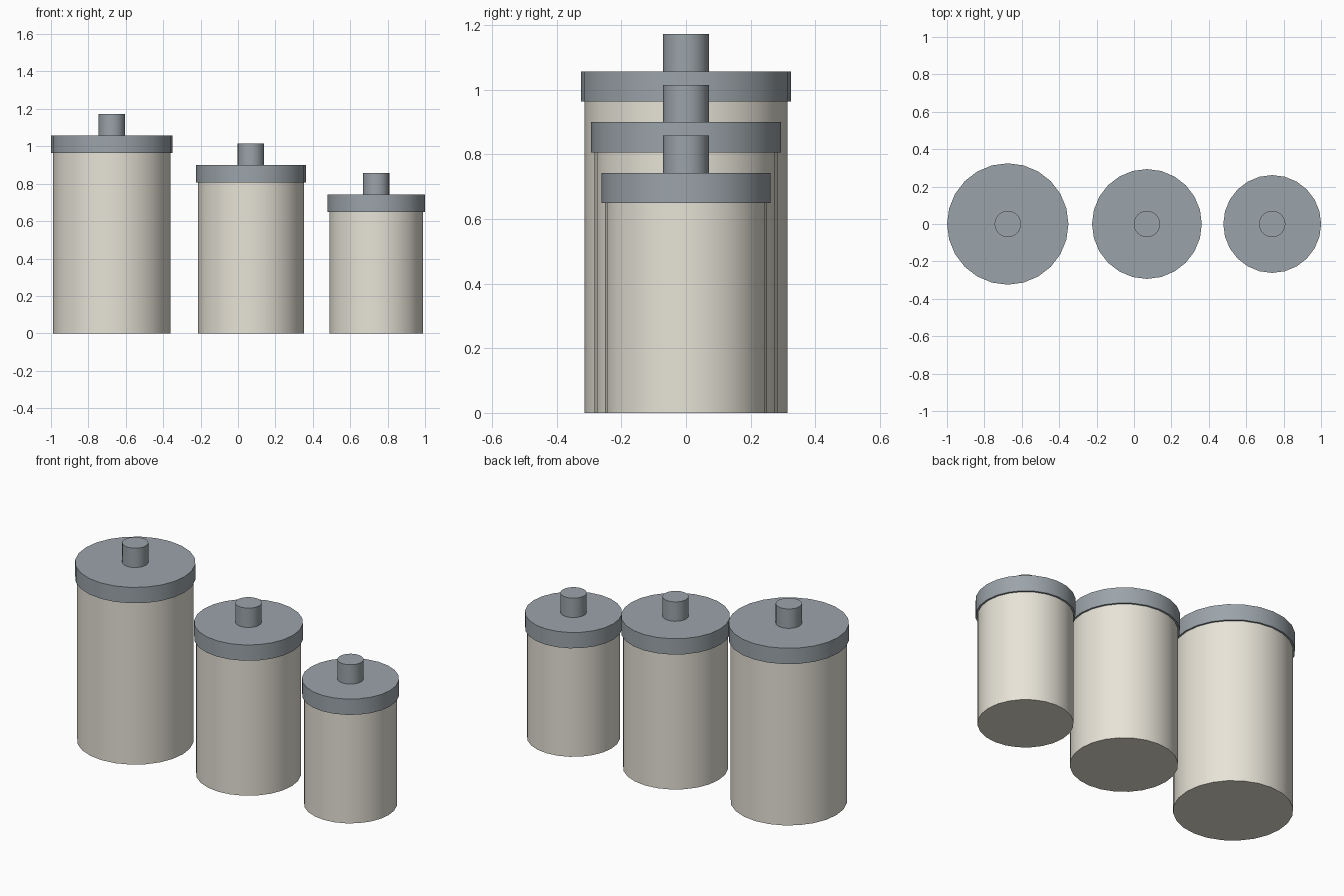
import bpy, math

if "Cube" in bpy.data.objects:
    bpy.data.objects.remove(bpy.data.objects["Cube"])


def material(name, rgb):
    mat = bpy.data.materials.new(name)
    mat.diffuse_color = (*rgb, 1.0)
    mat.use_nodes = True
    mat.node_tree.nodes["Principled BSDF"].inputs["Base Color"].default_value = mat.diffuse_color
    return mat


cream = material("cream_ceramic", (0.80, 0.77, 0.68))
steel = material("grey_metal", (0.33, 0.37, 0.40))


def drum(name, x, radius, z0, z1, mat, sides=24):
    bpy.ops.mesh.primitive_cylinder_add(
        vertices=sides, radius=radius, depth=z1 - z0,
        location=(x, 0, (z0 + z1) / 2))
    ob = bpy.context.object
    ob.name = name
    ob.data.materials.append(mat)
    bpy.ops.object.shade_smooth_by_angle(angle=math.radians(35))
    return ob


LID_HEIGHT, LID_OVERHANG = 0.094, 0.0105
KNOB_HEIGHT, KNOB_RADIUS = 0.115, 0.0705

# size, centre x, body radius, body height
jars = [
    ("large", -0.675, 0.314, 0.963),
    ("medium", 0.069, 0.283, 0.806),
    ("small", 0.739, 0.251, 0.649),
]

for size, x, radius, height in jars:
    lid_top = height + LID_HEIGHT
    # Plain cylindrical body
    drum(f"{size}_jar_body", x, radius, 0, height, cream)
    # Slightly overhanging lid
    drum(f"{size}_jar_lid", x, radius + LID_OVERHANG, height, lid_top, steel)
    # Round knob on the lid
    drum(f"{size}_jar_knob", x, KNOB_RADIUS, lid_top, lid_top + KNOB_HEIGHT, steel)
